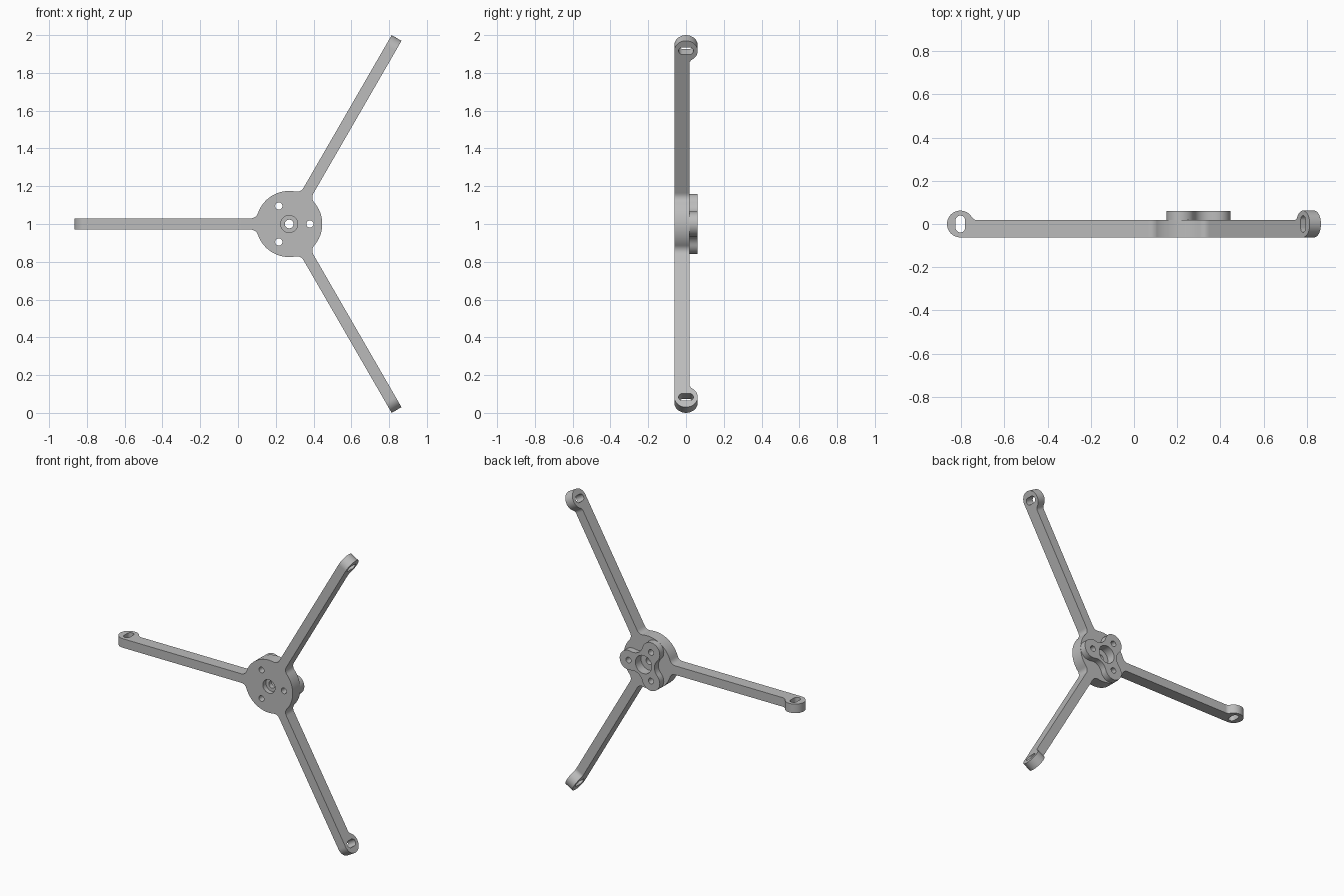
import bpy, bmesh
from math import pi, sin, cos, atan2, sqrt, hypot, radians
from mathutils import Matrix

cube = bpy.data.objects.get("Cube")
if cube:
    bpy.data.objects.remove(cube, do_unlink=True)

grey = bpy.data.materials.new("grey_plastic")
grey.use_nodes = True
grey.diffuse_color = (0.5, 0.5, 0.5, 1)
bsdf = next(n for n in grey.node_tree.nodes if n.type == 'BSDF_PRINCIPLED')
bsdf.inputs["Base Color"].default_value = (0.5, 0.5, 0.5, 1)

CENTRE_X, CENTRE_Z = 0.271, 1.0
DISC_R, ARM_HALF, TIP_R, TIP_AT = 0.175, 0.03, 0.062, 1.075
BACK = 0.018          # depth of the back face of arms and disc
FRONT = -TIP_R


def arc(cx, cy, r, a0, a1, n=16):
    steps = [a0 + (a1 - a0) * i / n for i in range(n + 1)]
    return [(cx + r * cos(a), cy + r * sin(a)) for a in steps]


def circle(cx, cy, r, n=32):
    return arc(cx, cy, r, 0, 2 * pi, n)[:-1]


def turned(points, a):
    return [(x * cos(a) - y * sin(a), x * sin(a) + y * cos(a)) for x, y in points]


def plate(name, loops, thickness, matrix):
    """Extrude a flat outline with holes into a solid plate."""
    curve = bpy.data.curves.new(name + "_outline", 'CURVE')
    curve.dimensions = '2D'
    curve.fill_mode = 'BOTH'
    curve.extrude = thickness / 2
    for loop in loops:
        spline = curve.splines.new('POLY')
        spline.points.add(len(loop) - 1)
        for p, (x, y) in zip(spline.points, loop):
            p.co = (x, y, 0, 1)
        spline.use_cyclic_u = True
    temp = bpy.data.objects.new(name + "_outline", curve)
    bpy.context.collection.objects.link(temp)
    bpy.context.view_layer.update()
    deps = bpy.context.evaluated_depsgraph_get()
    mesh = bpy.data.meshes.new_from_object(temp.evaluated_get(deps))
    bpy.data.objects.remove(temp, do_unlink=True)
    bpy.data.curves.remove(curve)

    bm = bmesh.new()
    bm.from_mesh(mesh)
    bmesh.ops.remove_doubles(bm, verts=bm.verts, dist=0.0001)
    bmesh.ops.recalc_face_normals(bm, faces=bm.faces)
    for f in bm.faces:
        f.smooth = True
        f.material_index = 0
    bm.to_mesh(mesh)
    bm.free()
    mesh.set_sharp_from_angle(angle=radians(30))
    mesh.materials.clear()
    mesh.materials.append(grey)
    mesh.name = name
    obj = bpy.data.objects.new(name, mesh)
    obj.matrix_world = matrix
    bpy.context.collection.objects.link(obj)
    return obj


def layer(name, loops, y0, y1):
    """Plate lying in the x-z plane between two depths."""
    m = Matrix.Translation((CENTRE_X, (y0 + y1) / 2, CENTRE_Z)) @ Matrix.Rotation(pi / 2, 4, 'X')
    return plate(name, loops, y1 - y0, m)


ARM_ANGLES = [pi / 3, pi, 5 * pi / 3]
LOBE_ANGLES = [0, 2 * pi / 3, 4 * pi / 3]

# Disc outline with rounded roots where the arms leave it
root = 0.04
off = ARM_HALF + root
root_x = sqrt((DISC_R + root) ** 2 - off ** 2)
phi = atan2(off, root_x)
flare = arc(root_x, -off, root, pi - phi, pi / 2, 8)
sector = flare + [(x, -y) for x, y in reversed(flare)]
sector += arc(0, 0, DISC_R, phi, 2 * pi / 3 - phi, 24)[1:-1]
disc = [p for a in ARM_ANGLES for p in turned(sector, a)]

# Three-lobed mount outline with concave waists
lobe_at, lobe_r, waist_at = 0.11, 0.065, 0.15
wx, wy = waist_at * cos(pi / 3), waist_at * sin(pi / 3)
b = atan2(wy, wx - lobe_at)
waist_r = hypot(wx - lobe_at, wy) - lobe_r
lobe = arc(lobe_at, 0, lobe_r, -b, b, 24)
lobe += arc(wx, wy, waist_r, b + pi, 5 * pi / 3 - b, 12)[1:-1]
trefoil = [p for a in LOBE_ANGLES for p in turned(lobe, a)]

screw_holes = [turned(circle(lobe_at, 0, 0.019), a) for a in LOBE_ANGLES]

# Hub layers: front counterbore, thin web, back recess, raised mount
layer("hub_front", [disc, circle(0, 0, 0.045)] + screw_holes, FRONT, -0.03)
layer("hub_web", [disc, circle(0, 0, 0.023)] + screw_holes, -0.03, 0.0)
layer("hub_back", [disc, circle(0, 0, 0.06)] + screw_holes, 0.0, BACK)
layer("mount", [trefoil, circle(0, 0, 0.06)] + screw_holes, BACK, 0.06)

# Arm side profile: straight bar, round tip, small blend behind the tip
blend = 0.03
blend_y = BACK + blend
blend_x = TIP_AT - sqrt((TIP_R + blend) ** 2 - blend_y ** 2)
t = atan2(blend_y, blend_x - TIP_AT)
arm = [(root_x, FRONT)] + arc(TIP_AT, 0, TIP_R, -pi / 2, t, 32)
arm += arc(blend_x, blend_y, blend, t - pi, -pi / 2, 8)[1:] + [(root_x, BACK)]

# Oblong slot through each tip
slot_r, slot_half = 0.022, 0.017
slot = arc(TIP_AT, slot_half, slot_r, 0, pi) + arc(TIP_AT, -slot_half, slot_r, pi, 2 * pi)

for name, a in zip(("upper_left_arm", "right_arm", "lower_left_arm"), ARM_ANGLES):
    m = Matrix.Translation((CENTRE_X, 0, CENTRE_Z)) @ Matrix.Rotation(-a, 4, 'Y')
    plate(name, [arm, slot], 2 * ARM_HALF, m)
